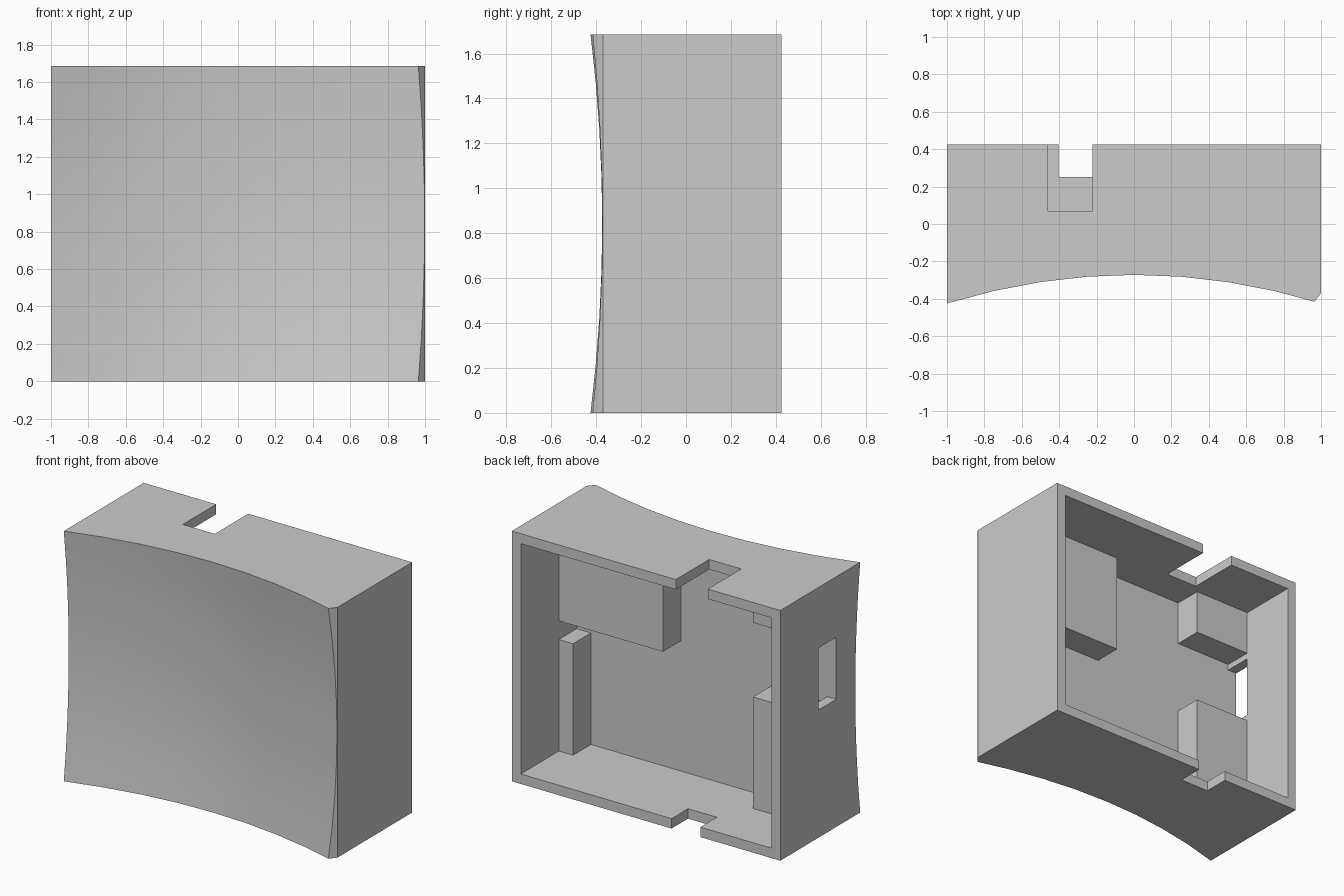
import bpy
import bmesh
from mathutils import Vector

cube = bpy.data.objects.get("Cube")
if cube:
    bpy.data.objects.remove(cube, do_unlink=True)

H = 1.685            # overall height
BACK = 0.425         # open back plane
WALL = 0.067         # wall thickness
FLOOR_Y = -0.17      # inner face of the curved front
BOSS_Y = 0.02        # back face of the inner blocks
EMBED = 0.02         # overlap for clean unions
IN = 1 - WALL

grey = bpy.data.materials.new("plain grey")
grey.use_nodes = True
colour = (0.6, 0.6, 0.6, 1)
grey.diffuse_color = colour
grey.node_tree.nodes["Principled BSDF"].inputs["Base Color"].default_value = colour


def make_object(name, bm):
    bmesh.ops.recalc_face_normals(bm, faces=bm.faces)
    mesh = bpy.data.meshes.new(name)
    bm.to_mesh(mesh)
    bm.free()
    mesh.materials.append(grey)
    obj = bpy.data.objects.new(name, mesh)
    bpy.context.collection.objects.link(obj)
    return obj


def box(name, x, y, z):
    bm = bmesh.new()
    bmesh.ops.create_cube(bm, size=1)
    for v in bm.verts:
        v.co = [a + (b - a) * (c + 0.5) for (a, b), c in zip((x, y, z), v.co)]
    return make_object(name, bm)


def combine(target, tool, operation):
    """Apply a boolean and discard the tool."""
    mod = target.modifiers.new(tool.name, 'BOOLEAN')
    mod.operation, mod.solver, mod.object = operation, 'EXACT', tool
    graph = bpy.context.evaluated_depsgraph_get()
    result = bpy.data.meshes.new_from_object(target.evaluated_get(graph))
    target.modifiers.clear()
    target.data = result
    bpy.data.objects.remove(tool, do_unlink=True)


# Solid body with a front that is hollowed both ways
bm = bmesh.new()
bmesh.ops.create_grid(bm, x_segments=8, y_segments=8, size=1)
for v in bm.verts:
    x, t = v.co.x, v.co.y
    v.co = (x, -0.22 - 0.153 * x * x - 0.052 * t * t, H * (t + 1) / 2)
extruded = bmesh.ops.extrude_face_region(bm, geom=bm.faces[:], use_keep_orig=True)
for v in extruded["geom"]:
    if isinstance(v, bmesh.types.BMVert):
        v.co.y = BACK

# Bevelled front corner on the left side
cut = bmesh.ops.bisect_plane(
    bm, geom=bm.verts[:] + bm.edges[:] + bm.faces[:], dist=1e-5,
    plane_co=Vector((1, -0.37, 0)), plane_no=Vector((0.042, -0.033, 0)).normalized(),
    clear_outer=True)
rim = [e for e in cut["geom_cut"] if isinstance(e, bmesh.types.BMEdge)]
bmesh.ops.holes_fill(bm, edges=[e for e in bm.edges if e.is_boundary], sides=0)
bmesh.ops.dissolve_limit(bm, angle_limit=0.005, verts=bm.verts[:], edges=bm.edges[:])
housing = make_object("housing", bm)

# Hollow interior, open at the back
combine(housing, box("cavity", (-IN, IN), (FLOOR_Y, 0.6), (WALL, H - WALL)), 'DIFFERENCE')

# Inner mounting blocks
low, high = WALL - EMBED, H - WALL + EMBED
for name, x, z in (
        ("left_post", (0.827, IN + EMBED), (low, 0.818)),
        ("left_upper_block", (0.158, IN + EMBED), (0.943, high)),
        ("right_lower_block", (-IN - EMBED, -0.513), (low, 0.818)),
        ("right_upper_block", (-IN - EMBED, -0.513), (1.318, high))):
    combine(housing, box(name, x, (FLOOR_Y - EMBED, BOSS_Y), z), 'UNION')

# Cable notches in the top and bottom walls, and the side slot
combine(housing, box("top_notch", (-0.46, -0.222), (0.07, 0.6), (H - 0.1, H + 0.1)), 'DIFFERENCE')
combine(housing, box("bottom_notch", (-0.405, -0.19), (0.25, 0.6), (-0.1, 0.1)), 'DIFFERENCE')
combine(housing, box("side_slot", (-1.1, -0.9), (FLOOR_Y, BOSS_Y), (0.86, 1.277)), 'DIFFERENCE')

# Screw hole in the upper right block
bm = bmesh.new()
bmesh.ops.create_cone(bm, cap_ends=True, segments=24, radius1=0.055, radius2=0.055, depth=0.4)
for v in bm.verts:
    v.co = (-0.80 + v.co.x, 0.07 + v.co.z, 1.476 + v.co.y)
combine(housing, make_object("screw_hole", bm), 'DIFFERENCE')

bpy.ops.object.select_all(action='DESELECT')
housing.select_set(True)
bpy.context.view_layer.objects.active = housing
bpy.ops.object.shade_smooth_by_angle(angle=0.35)
